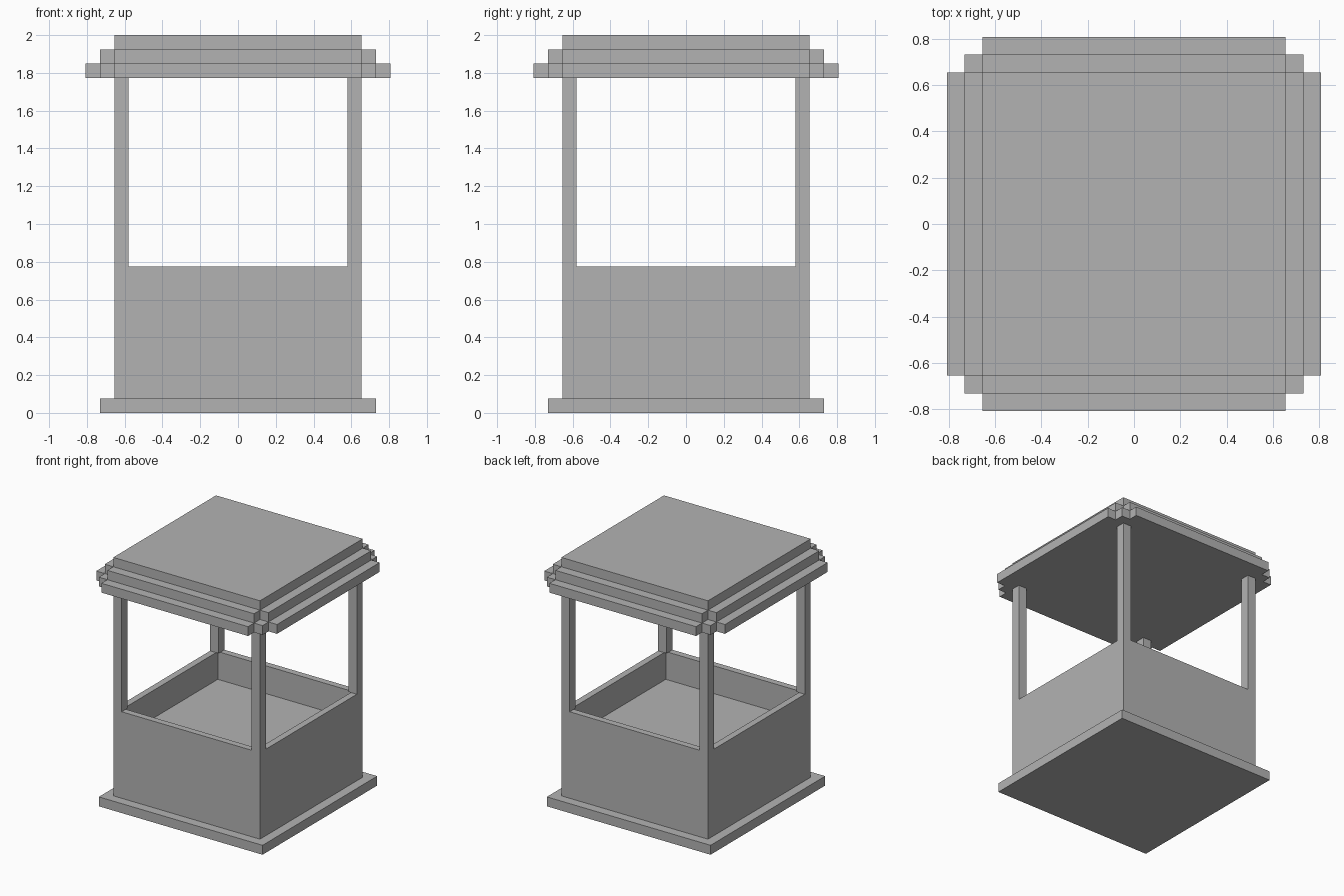
import bpy
import bmesh

cube = bpy.data.objects.get("Cube")
if cube:
    bpy.data.objects.remove(cube, do_unlink=True)

# Half widths of the stepped layers, and main heights
INNER, WALL, STEP, EAVE = 0.58, 0.655, 0.731, 0.807
BASE_TOP, FLOOR, RAIL, ROOF, TIER = 0.076, 0.55, 0.774, 1.774, 0.0753

grey = bpy.data.materials.new("plain grey")
grey.use_nodes = True
colour = (0.45, 0.45, 0.45, 1)
grey.diffuse_color = colour
grey.node_tree.nodes["Principled BSDF"].inputs["Base Color"].default_value = colour


def prism(name, outline, z0, z1, recess=None):
    """Extrude an outline upward; optionally sink the top inside a rim."""
    bm = bmesh.new()
    base = bm.faces.new([bm.verts.new((x, y, z0)) for x, y in outline])
    side = bmesh.ops.extrude_face_region(bm, geom=[base], use_keep_orig=True)["geom"]
    for v in (g for g in side if isinstance(g, bmesh.types.BMVert)):
        v.co.z = z1
    bmesh.ops.recalc_face_normals(bm, faces=bm.faces)
    if recess:
        rim, depth = recess
        top = max(bm.faces, key=lambda f: f.calc_center_median().z)
        bmesh.ops.inset_region(bm, faces=[top], thickness=rim)
        walls = bmesh.ops.extrude_discrete_faces(bm, faces=[top])["faces"]
        bmesh.ops.translate(bm, verts=walls[0].verts, vec=(0, 0, -depth))
    mesh = bpy.data.meshes.new(name)
    bm.to_mesh(mesh)
    bm.free()
    mesh.materials.append(grey)
    obj = bpy.data.objects.new(name, mesh)
    bpy.context.collection.objects.link(obj)
    return obj


def rect(x0, x1, y0, y1):
    return [(x0, y0), (x1, y0), (x1, y1), (x0, y1)]


def turned(corner):
    """Repeat one corner's points around the four quarters."""
    points = []
    for _ in range(4):
        points += corner
        corner = [(-y, x) for x, y in corner]
    return points


# Base plate and walled body with a raised floor
prism("base_plate", turned([(STEP, STEP)]), 0, BASE_TOP)
prism("booth_body", turned([(WALL, WALL)]), BASE_TOP, RAIL,
      recess=(WALL - INNER, RAIL - FLOOR))

# Corner posts
for side_x, sx in (("left", 1), ("right", -1)):
    for side_y, sy in (("front", -1), ("back", 1)):
        xs = sorted((sx * INNER, sx * WALL))
        ys = sorted((sy * INNER, sy * WALL))
        prism(f"{side_y}_{side_x}_post", rect(*xs, *ys), RAIL, ROOF)

# Stepped roof tiers with notched corners
eaves = [(EAVE, WALL), (STEP, WALL), (STEP, STEP), (WALL, STEP), (WALL, EAVE)]
middle = [(STEP, WALL), (WALL, WALL), (WALL, STEP)]
prism("roof_eaves", turned(eaves), ROOF, ROOF + TIER)
prism("roof_middle", turned(middle), ROOF + TIER, ROOF + 2 * TIER)
prism("roof_top", turned([(WALL, WALL)]), ROOF + 2 * TIER, 2)
